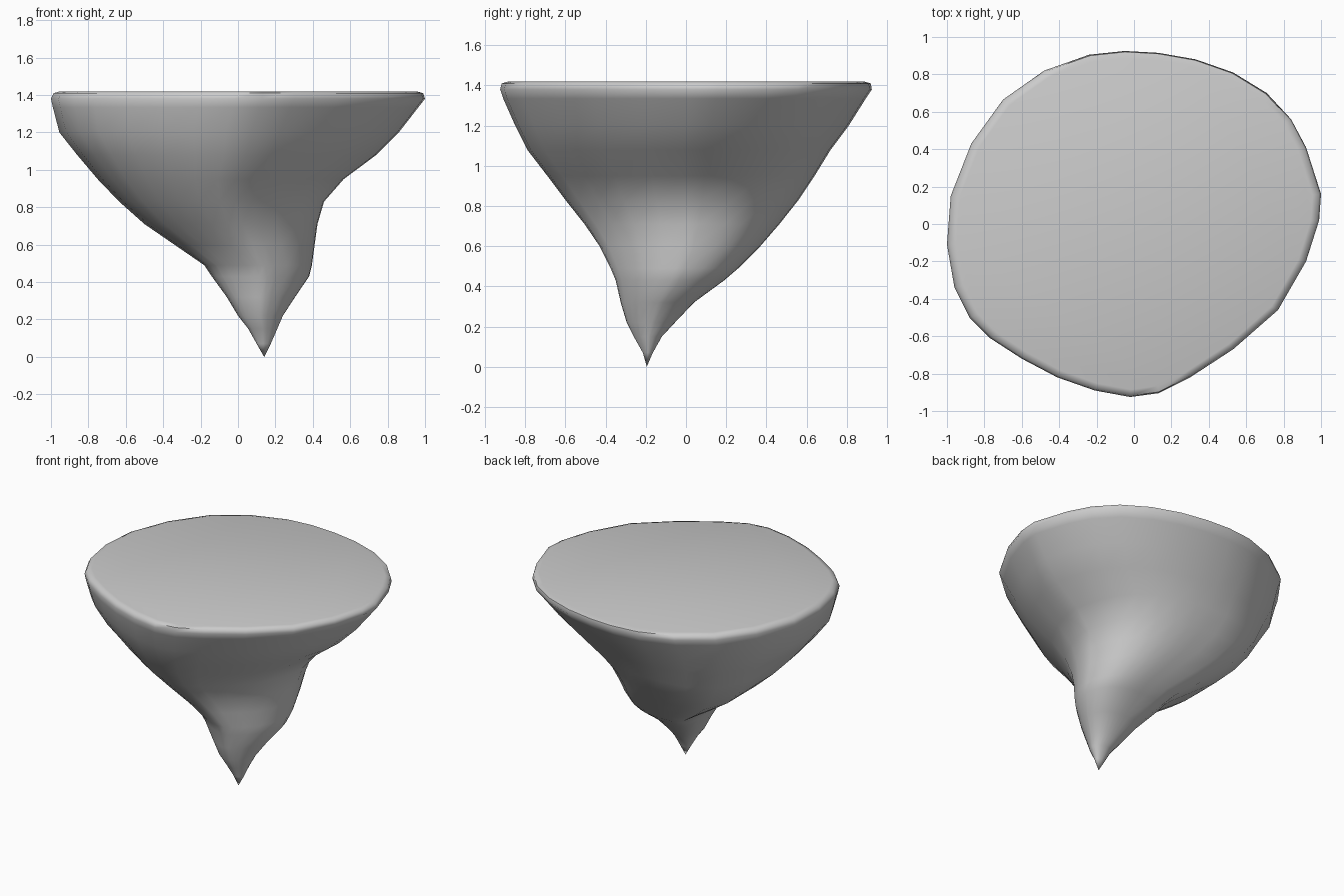
import bpy, bmesh, math

# Plan outline of the flat top, counter-clockwise
OUTLINE = [(1.0, .16), (.92, .41), (.84, .56), (.71, .70), (.53, .81), (.33, .88), (.13, .915),
           (-.05, .925), (-.24, .905), (-.48, .82), (-.70, .665), (-.87, .43), (-.98, .15),
           (-1.0, -.11), (-.96, -.34), (-.88, -.50), (-.77, -.61), (-.60, -.72), (-.41, -.82),
           (-.21, -.89), (-.02, -.925), (.13, -.905), (.30, -.82), (.53, -.67), (.77, -.46),
           (.92, -.20), (.99, .02)]

# Cross-sections: z, x min, x max, y min, y max, corner swell at back left
RINGS = [(.07, .10, .175, -.215, -.165, 0), (.15, .055, .21, -.26, -.12, 0),
         (.22, .00, .24, -.295, -.055, .05), (.32, -.06, .305, -.325, .04, .15),
         (.43, -.14, .38, -.35, .19, .25), (.49, -.18, .395, -.375, .26, .3),
         (.60, -.34, .41, -.43, .37, .28), (.71, -.50, .425, -.505, .465, .22),
         (.83, -.635, .46, -.60, .56, .17), (.95, -.75, .565, -.69, .64, .12),
         (1.08, -.86, .74, -.79, .72, .06), (1.20, -.955, .86, -.85, .81, .02),
         (1.335, -.99, .965, -.91, .895, 0), (1.38, -1.0, 1.0, -.925, .925, 0),
         (1.41, -.985, .99, -.918, .92, 0), (1.42, -.95, .955, -.885, .885, 0)]


def clamp(v):
    return max(-1.0, min(1.0, v))


def ring(bm, z, x0, x1, y0, y1, swell):
    verts = []
    for px, py in OUTLINE:
        nx, ny = px, py / .925
        if nx < 0 < ny:
            k = 1 + swell * math.sin(2 * math.atan2(ny, nx)) ** 2
            nx, ny = clamp(nx * k), clamp(ny * k)
        verts.append(bm.verts.new(((x0 + x1) / 2 + nx * (x1 - x0) / 2,
                                   (y0 + y1) / 2 + ny * (y1 - y0) / 2, z)))
    return verts


# Floating rock: tip, lofted sides and flat top
bm = bmesh.new()
tip = bm.verts.new((.14, -.195, 0))
loops = [ring(bm, *r) for r in RINGS]
n = len(OUTLINE)
for i in range(n):
    j = (i + 1) % n
    bm.faces.new((tip, loops[0][j], loops[0][i]))
    for a, b in zip(loops, loops[1:]):
        bm.faces.new((a[i], a[j], b[j], b[i]))
bm.faces.new(loops[-1])
bmesh.ops.recalc_face_normals(bm, faces=bm.faces)

mesh = bpy.data.meshes.new("floating_rock")
bm.to_mesh(mesh)
bm.free()
rock = bpy.data.objects.new("floating_rock", mesh)
bpy.context.collection.objects.link(rock)
bpy.context.view_layer.objects.active = rock
rock.select_set(True)
bpy.ops.object.shade_smooth_by_angle(angle=math.radians(60))
